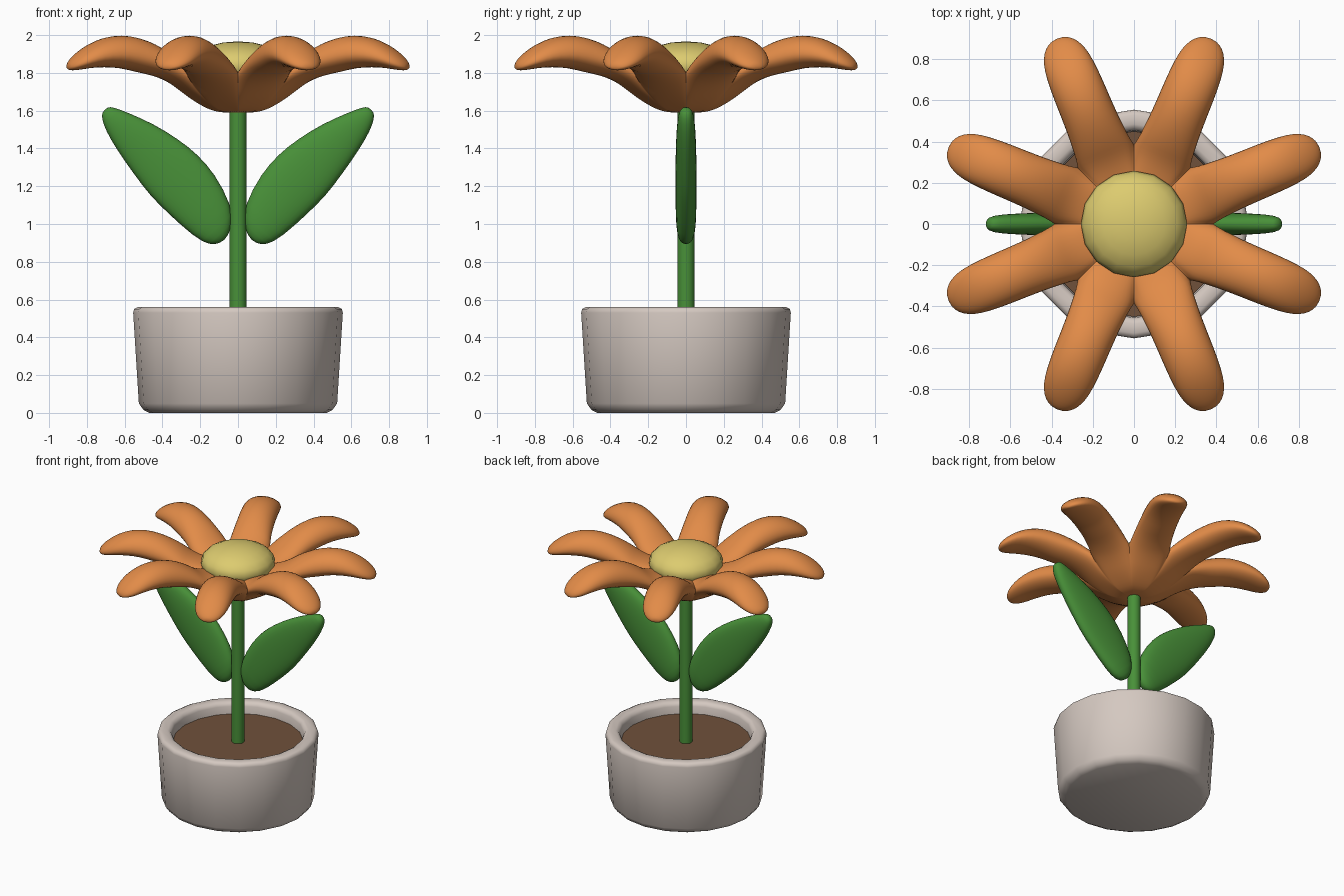
import bpy, bmesh, math
from mathutils import Matrix, Vector

if "Cube" in bpy.data.objects:
    bpy.data.objects.remove(bpy.data.objects["Cube"])


def mat(name, rgb):
    m = bpy.data.materials.new(name)
    m.diffuse_color = (*rgb, 1)
    m.use_nodes = True
    m.node_tree.nodes["Principled BSDF"].inputs["Base Color"].default_value = m.diffuse_color
    return m


ORANGE = mat("orange", (0.76, 0.26, 0.065))
YELLOW = mat("yellow", (0.72, 0.60, 0.16))
GREEN = mat("green", (0.065, 0.28, 0.04))
CLAY = mat("pale clay", (0.66, 0.58, 0.53))
SOIL = mat("soil brown", (0.16, 0.083, 0.043))


def finish(bm, name, material, angle=40, subsurf=0):
    bmesh.ops.remove_doubles(bm, verts=bm.verts, dist=0.0005)
    bmesh.ops.recalc_face_normals(bm, faces=bm.faces)
    me = bpy.data.meshes.new(name)
    bm.to_mesh(me)
    bm.free()
    ob = bpy.data.objects.new(name, me)
    bpy.context.collection.objects.link(ob)
    me.materials.append(material)
    if subsurf:
        s = ob.modifiers.new("smooth", "SUBSURF")
        s.levels = s.render_levels = subsurf
    bpy.ops.object.select_all(action="DESELECT")
    ob.select_set(True)
    bpy.context.view_layer.objects.active = ob
    bpy.ops.object.shade_smooth_by_angle(angle=math.radians(angle))
    return ob


def skin(bm, rows, closed):
    """Quads between successive rows of points."""
    vs = [[bm.verts.new(p) for p in r] for r in rows]
    for a, b in zip(vs, vs[1:]):
        n = len(a)
        for i in range(n if closed else n - 1):
            j = (i + 1) % n
            bm.faces.new((a[i], a[j], b[j], b[i]))
    return vs


def lathe(name, profile, sides, material, angle=40):
    bm = bmesh.new()
    rows = [[(r * math.cos(k * math.tau / sides), r * math.sin(k * math.tau / sides), z)
             for k in range(sides)] for r, z in profile]
    vs = skin(bm, rows, True)
    for ring in (vs[0], vs[-1]):
        bm.faces.new(ring)
    return finish(bm, name, material, angle)


# pot, soil and stem
lathe("pot", [(0.47, 0), (0.50, 0.015), (0.525, 0.05), (0.555, 0.53), (0.55, 0.55), (0.53, 0.56),
              (0.485, 0.56), (0.465, 0.55), (0.455, 0.53), (0.45, 0.46)], 20, CLAY, 50)
lathe("soil", [(0.45, 0.45), (0.45, 0.475)], 20, SOIL)
lathe("stem", [(0.045, 0.46), (0.045, 1.62)], 16, GREEN)

# leaves: sections between upper edge (x, z) and lower edge (x, z), half thickness
LEAF = [(0.055, 0.93, 0.09, 0.90, 0.02), (0.03, 1.0, 0.15, 0.885, 0.045),
        (0.03, 1.1, 0.23, 0.925, 0.055), (0.12, 1.27, 0.38, 1.06, 0.057),
        (0.21, 1.37, 0.47, 1.15, 0.057), (0.31, 1.45, 0.545, 1.25, 0.056),
        (0.45, 1.535, 0.64, 1.385, 0.053), (0.58, 1.59, 0.70, 1.49, 0.047),
        (0.66, 1.62, 0.724, 1.56, 0.037), (0.69, 1.62, 0.718, 1.595, 0.018)]
for side, label in ((1, "right_leaf"), (-1, "left_leaf")):
    bm = bmesh.new()
    rows = []
    for ux, uz, lx, lz, h in LEAF:
        row = []
        for k in range(16):
            c, s = math.cos(k * math.tau / 16), math.sin(k * math.tau / 16)
            row.append((side * ((ux + lx) / 2 + c * (ux - lx) / 2),
                        h * math.copysign(abs(s) ** 0.8, s),
                        (uz + lz) / 2 + c * (uz - lz) / 2))
        rows.append(row)
    vs = skin(bm, rows, True)
    bm.faces.new(vs[0])
    bm.faces.new(vs[-1])
    finish(bm, label, GREEN, 80, 1)

# petals: distance out, half width, top z, bottom z; they merge inside NOTCH
NOTCH = 0.36
PETAL = [(0, 0, 1.80, 1.59), (0.09, 0, 1.80, 1.59), (0.14, 0, 1.80, 1.605), (0.2, 0, 1.81, 1.635),
         (0.26, 0, 1.83, 1.67), (0.31, 0, 1.85, 1.705), (NOTCH, 0, 1.88, 1.735),
         (0.40, 0.143, 1.91, 1.755), (0.48, 0.136, 1.955, 1.785), (0.57, 0.132, 1.99, 1.80),
         (0.67, 0.131, 2.004, 1.825), (0.77, 0.128, 1.99, 1.83), (0.85, 0.12, 1.955, 1.825),
         (0.91, 0.102, 1.915, 1.815), (0.95, 0.072, 1.88, 1.812), (0.97, 0.038, 1.855, 1.815),
         (0.975, 0, 1.835, 1.835)]
bm = bmesh.new()
for k in range(8):
    turn = Matrix.Rotation(math.radians(22.5 + 45 * k), 3, "Z")
    tops, bottoms = [], []
    for a, w, t, b in PETAL:
        if a <= NOTCH:
            w = a * math.tan(math.radians(22.5))
        f = min(max((a - 0.15) / (NOTCH - 0.15), 0), 1) ** 2
        mid = b + 0.42 * (t - b)
        te, be = t + (mid - t) * f, b + (mid - b) * f
        phis = [math.radians(-90 + 22.5 * i) for i in range(9)]
        tops.append([turn @ Vector((a, w * math.sin(p), te + (t - te) * max(math.cos(p), 0))) for p in phis])
        bottoms.append([turn @ Vector((a, w * math.sin(p), be + (b - be) * max(math.cos(p), 0))) for p in phis])
    skin(bm, tops, False)
    skin(bm, bottoms, False)
finish(bm, "petals", ORANGE, 80, 1)

# flower centre
bm = bmesh.new()
bmesh.ops.create_uvsphere(bm, u_segments=16, v_segments=10, radius=1,
                          matrix=Matrix.Translation((0, 0, 1.84)) @ Matrix.Diagonal((0.258, 0.258, 0.127, 1)))
finish(bm, "flower_centre", YELLOW, 40)
